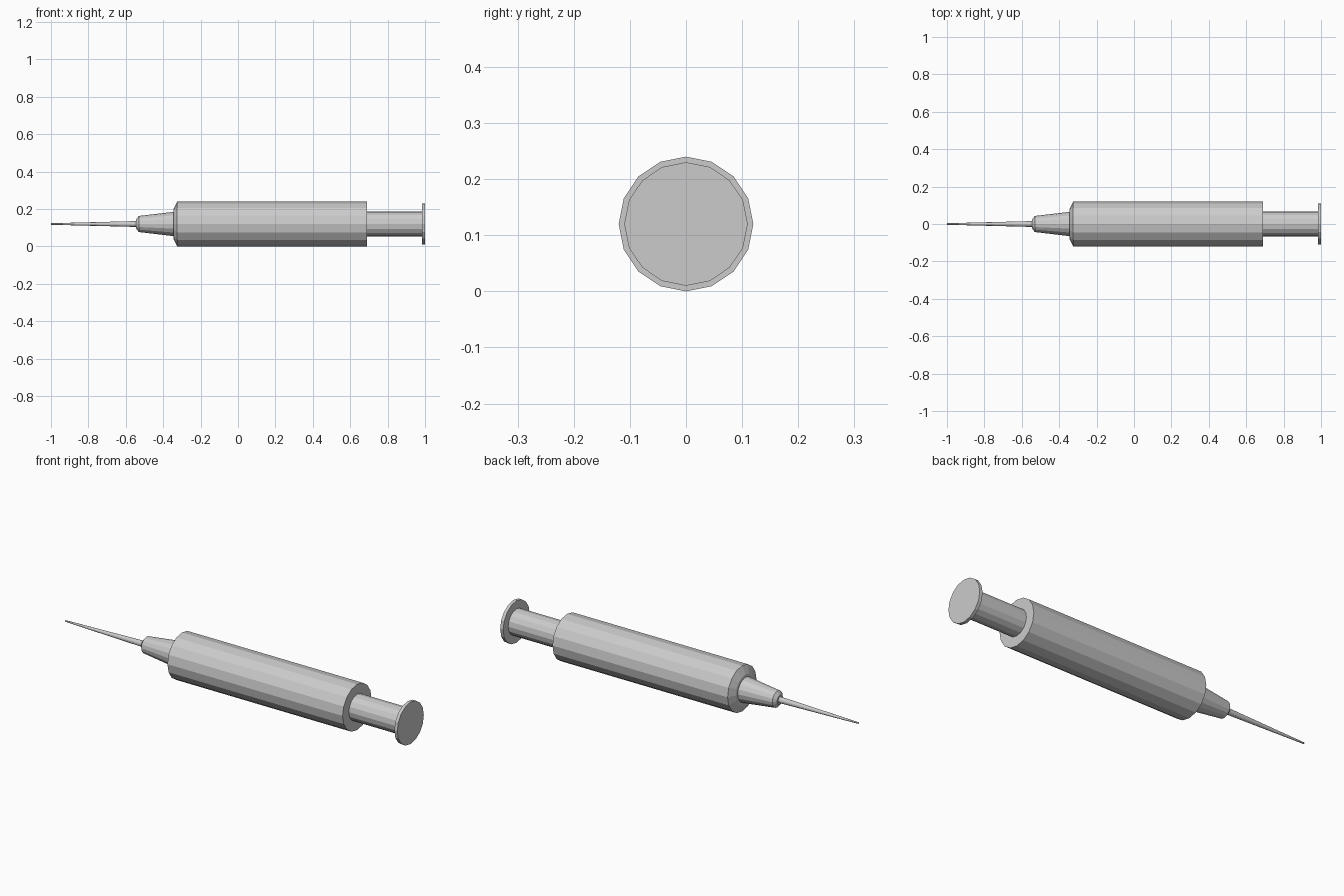
import bpy
import bmesh
from math import cos, sin, pi

cube = bpy.data.objects.get("Cube")
if cube:
    bpy.data.objects.remove(cube, do_unlink=True)

SIDES = 16
AXIS_Z = 0.12

grey = bpy.data.materials.new("plain_grey")
grey.use_nodes = True
colour = (0.6, 0.6, 0.6, 1)
grey.diffuse_color = colour
grey.node_tree.nodes["Principled BSDF"].inputs["Base Color"].default_value = colour


def lathe(name, profile):
    """Turn (x, radius) points around the long axis, with capped ends."""
    bm = bmesh.new()
    rings = []
    for x, r in profile:
        angles = [2 * pi * i / SIDES for i in range(SIDES)]
        rings.append([bm.verts.new((x, r * sin(a), AXIS_Z + r * cos(a))) for a in angles])
    for a, b in zip(rings, rings[1:]):
        for i in range(SIDES):
            j = (i + 1) % SIDES
            bm.faces.new((a[i], a[j], b[j], b[i]))
    bm.faces.new(rings[0])
    bm.faces.new(rings[-1])
    bmesh.ops.recalc_face_normals(bm, faces=bm.faces)
    mesh = bpy.data.meshes.new(name)
    bm.to_mesh(mesh)
    bm.free()
    mesh.materials.append(grey)
    obj = bpy.data.objects.new(name, mesh)
    bpy.context.collection.objects.link(obj)


# Tapered needle and its hub
lathe("needle", [(-1, 0.004), (-0.53, 0.016)])
lathe("needle_hub", [(-0.545, 0.024), (-0.53, 0.043), (-0.335, 0.066)])

# Main barrel with a bevelled front end
lathe("barrel", [(-0.345, 0.08), (-0.325, 0.12), (0.69, 0.12)])

# Plunger rod and thumb plate
lathe("plunger_rod", [(0.68, 0.068), (0.985, 0.068)])
lathe("thumb_plate", [(0.983, 0.11), (1, 0.11)])
